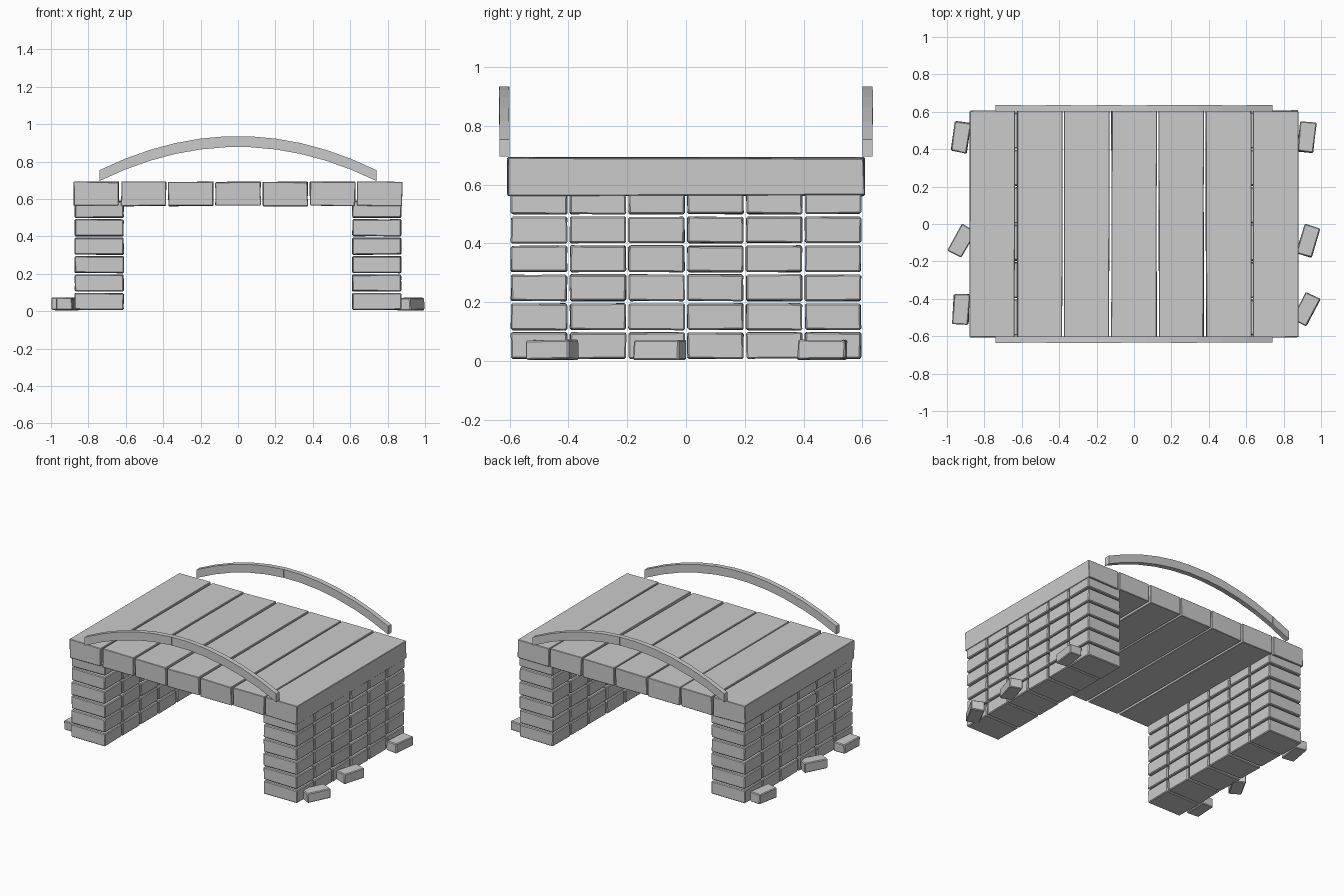
import bpy, bmesh, random
from math import radians
from mathutils import Matrix, Vector

if "Cube" in bpy.data.objects:
    bpy.data.objects.remove(bpy.data.objects["Cube"])

random.seed(7)


def add_block(bm, center, size, jitter=0.004, bevel=0.005, rot=0.0):
    """Slightly irregular stone with worn edges."""
    part = bmesh.new()
    bmesh.ops.create_cube(part, size=1.0)
    for v in part.verts:
        v.co = Vector(v.co[i] * size[i] for i in range(3))
        v.co -= Vector((1 if c > 0 else -1) * random.uniform(0, jitter) for c in v.co)
    bmesh.ops.bevel(part, geom=part.edges[:], offset=bevel, segments=1,
                    affect='EDGES', profile=0.5)
    part.transform(Matrix.Translation(center) @ Matrix.Rotation(radians(rot), 4, 'Z'))
    mesh = bpy.data.meshes.new("tmp")
    part.to_mesh(mesh)
    part.free()
    bm.from_mesh(mesh)
    bpy.data.meshes.remove(mesh)


def finish(bm, name):
    bmesh.ops.recalc_face_normals(bm, faces=bm.faces[:])
    mesh = bpy.data.meshes.new(name)
    bm.to_mesh(mesh)
    bm.free()
    obj = bpy.data.objects.new(name, mesh)
    bpy.context.collection.objects.link(obj)
    return obj


# Brick piers: six courses of six bricks
for side, name in ((-1, "left_pier"), (1, "right_pier")):
    bm = bmesh.new()
    for row in range(6):
        for col in range(6):
            add_block(bm, (side * 0.742, -0.5 + 0.2 * col, 0.052 + 0.0985 * row),
                      (0.264, 0.194, 0.093))
    finish(bm, name)

# Deck: seven long slabs
bm = bmesh.new()
for i in range(7):
    add_block(bm, ((i - 3) * 0.2525, 0, 0.627), (0.247, 1.218, 0.134), jitter=0.006, bevel=0.003)
finish(bm, "deck_slabs")


# Arched parapets: eleven sheared segments along a shallow parabola
def arch_top(x):
    return 0.936 - 0.182 * (x / 0.74) ** 2


for side, name in ((-1, "front_parapet"), (1, "back_parapet")):
    bm = bmesh.new()
    xs = [-0.74 + 1.48 * i / 11 for i in range(12)]
    for a, b in zip(xs, xs[1:]):
        w = 0.017 + random.uniform(-0.001, 0.001)
        cube = bmesh.ops.create_cube(bm, size=1.0)
        for v in cube["verts"]:
            x = a if v.co.x < 0 else b
            z = arch_top(x) - (0.058 if v.co.z < 0 else 0)
            v.co = (x, side * 0.618 + (w if v.co.y > 0 else -w), z)
    finish(bm, name)

# Loose stones at the foot of the piers: x, y, rotation
stones = [(-0.925, 0.465, -9), (-0.921, -0.09, -30), (-0.925, -0.455, -3),
          (0.925, 0.465, -6), (0.932, -0.09, -17), (0.921, -0.455, -27)]
for i, (x, y, rot) in enumerate(stones):
    bm = bmesh.new()
    add_block(bm, (x, y, 0.038), (0.092, 0.168, 0.072), jitter=0.006, rot=rot)
    finish(bm, f"loose_stone_{i + 1}")
